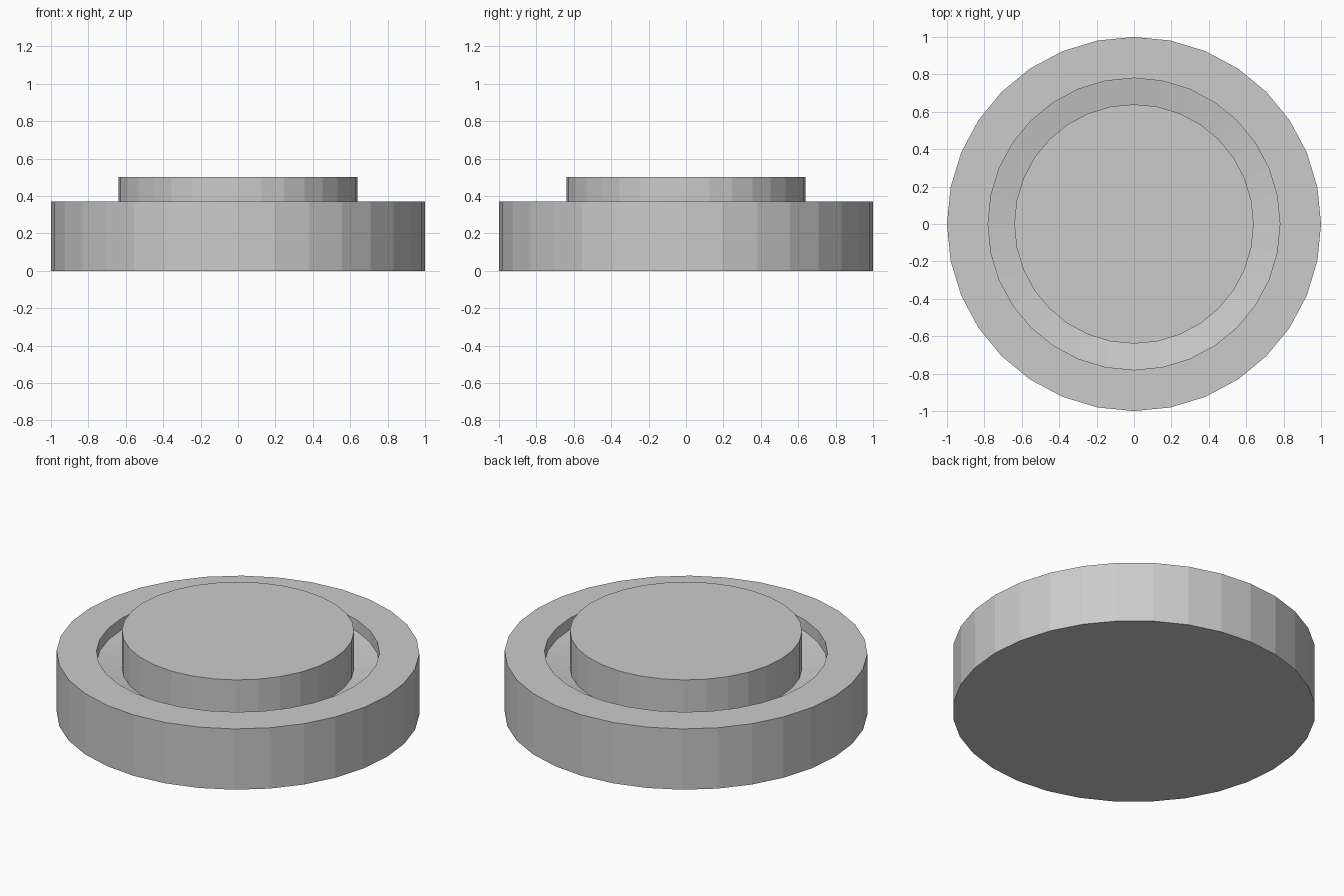
import bpy, bmesh
from math import cos, sin, tau

if "Cube" in bpy.data.objects:
    bpy.data.objects.remove(bpy.data.objects["Cube"])

SIDES = 32


def lathe(name, profile):
    """Spin a (radius, z) profile into a closed, flat-faced solid."""
    bm = bmesh.new()
    rings = [[bm.verts.new((r * cos(tau * i / SIDES), r * sin(tau * i / SIDES), z))
              for i in range(SIDES)] for r, z in profile]
    for lower, upper in zip(rings, rings[1:]):
        for i in range(SIDES):
            j = (i + 1) % SIDES
            bm.faces.new((lower[i], lower[j], upper[j], upper[i]))
    bm.faces.new(rings[0][::-1])
    bm.faces.new(rings[-1])
    bmesh.ops.recalc_face_normals(bm, faces=bm.faces)
    mesh = bpy.data.meshes.new(name)
    bm.to_mesh(mesh)
    bm.free()
    obj = bpy.data.objects.new(name, mesh)
    bpy.context.collection.objects.link(obj)
    return obj


# Round base with a sloped groove and a raised centre button
lathe("button_base", [
    (1.0, 0.0), (1.0, 0.37),       # outer wall
    (0.78, 0.37), (0.78, 0.30),    # rim and groove wall
    (0.64, 0.275), (0.64, 0.50),   # groove floor and button
])
